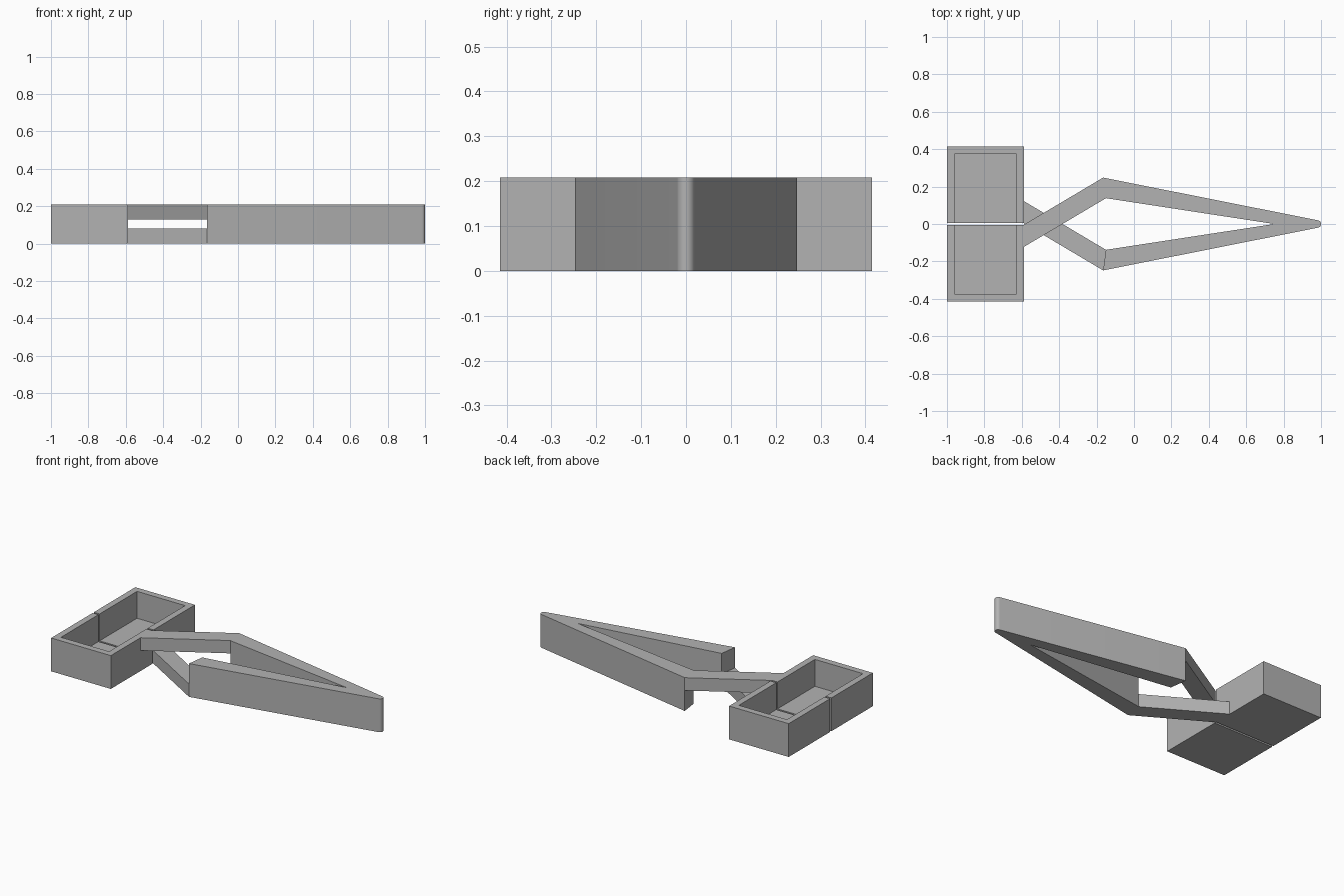
import bpy, bmesh, math

cube = bpy.data.objects.get("Cube")
if cube:
    bpy.data.objects.remove(cube, do_unlink=True)

HEIGHT = 0.208
ARM = 0.08        # height of each crossing arm
WALL = 0.04
TRAY_X = (-1.0, -0.588)
GAP, DEPTH = 0.006, 0.415
ELBOW_OUT, ELBOW_IN = (-0.165, 0.248), (-0.15, 0.138)

grey = bpy.data.materials.new("plain grey")
grey.use_nodes = True
grey.diffuse_color = (0.45, 0.45, 0.45, 1)
grey.node_tree.nodes["Principled BSDF"].inputs["Base Color"].default_value = (0.45, 0.45, 0.45, 1)


def prism(name, outline, z0, z1):
    """Upright solid with the given plan outline."""
    bm = bmesh.new()
    face = bm.faces.new([bm.verts.new((x, y, z0)) for x, y in outline])
    top = bmesh.ops.extrude_face_region(bm, geom=[face])["geom"]
    verts = [g for g in top if isinstance(g, bmesh.types.BMVert)]
    bmesh.ops.translate(bm, verts=verts, vec=(0, 0, z1 - z0))
    bmesh.ops.recalc_face_normals(bm, faces=bm.faces)
    mesh = bpy.data.meshes.new(name)
    bm.to_mesh(mesh)
    bm.free()
    mesh.materials.append(grey)
    obj = bpy.data.objects.new(name, mesh)
    bpy.context.collection.objects.link(obj)
    return obj


def combine(obj, other, operation):
    """Apply a boolean and remove the second solid."""
    mod = obj.modifiers.new("boolean", "BOOLEAN")
    mod.operation, mod.object, mod.solver = operation, other, "EXACT"
    bpy.context.view_layer.objects.active = obj
    bpy.ops.object.modifier_apply(modifier=mod.name)
    bpy.data.objects.remove(other, do_unlink=True)


def rect(x0, x1, y0, y1):
    return [(x0, y0), (x1, y0), (x1, y1), (x0, y1)]


def flip(points, side):
    return [(x, side * y) for x, y in points]


# Spring handle: two long legs meeting in a rounded tip
radius = 0.02
tip = []
for i in range(13):
    a = math.radians(80 - 160 * i / 12)
    tip.append((1 - radius + radius * math.cos(a), radius * math.sin(a)))
handle = prism("spring_handle",
               [ELBOW_OUT] + tip + flip([ELBOW_OUT, ELBOW_IN], -1) + [(0.75, 0), ELBOW_IN],
               0, HEIGHT)

# Crossing arms: one passes above the other
for side, z0 in ((1, HEIGHT - ARM), (-1, 0)):
    plan = [ELBOW_OUT, ELBOW_IN, (TRAY_X[1], -0.122), (TRAY_X[1], -0.003)]
    arm = prism("crossing_arm", flip(plan, side), z0, z0 + ARM)
    combine(handle, arm, "UNION")

# Half trays: open on the sides that face each other
for name, side in (("back_tray", 1), ("front_tray", -1)):
    tray = prism(name, flip(rect(*TRAY_X, GAP, DEPTH), side), 0, HEIGHT)
    pocket = rect(TRAY_X[0] + WALL, TRAY_X[1] - WALL, -0.1, DEPTH - WALL)
    cutter = prism("pocket_cutter", flip(pocket, side), WALL, HEIGHT + 0.1)
    combine(tray, cutter, "DIFFERENCE")

# Smooth only the rounded tip
bpy.ops.object.select_all(action="DESELECT")
handle.select_set(True)
bpy.context.view_layer.objects.active = handle
bpy.ops.object.shade_smooth_by_angle(angle=math.radians(20))
